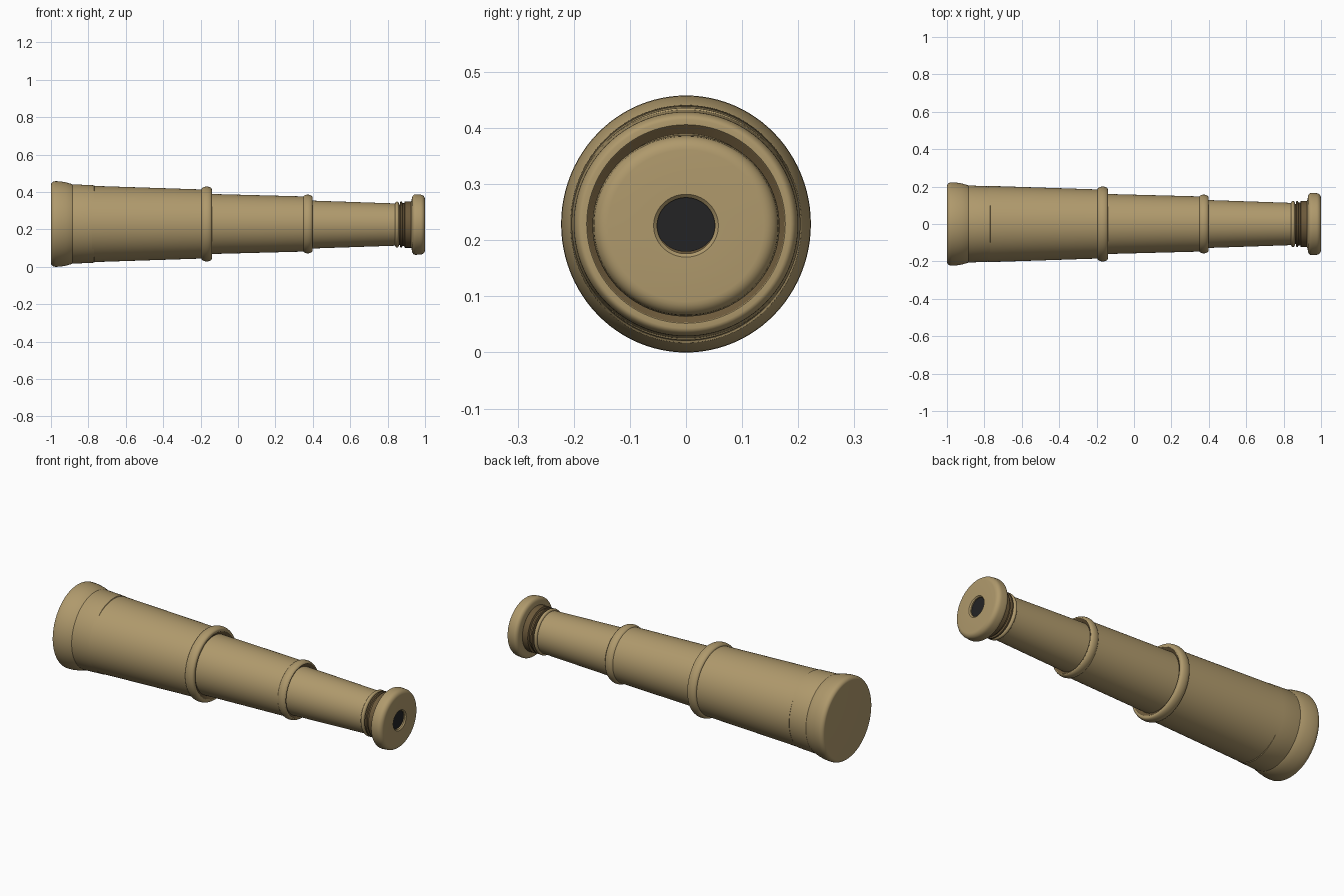
import bpy, bmesh, math

cube = bpy.data.objects.get("Cube")
if cube:
    bpy.data.objects.remove(cube)


def material(name, rgb):
    m = bpy.data.materials.new(name)
    m.use_nodes = True
    m.diffuse_color = (*rgb, 1)
    m.node_tree.nodes["Principled BSDF"].inputs["Base Color"].default_value = (*rgb, 1)
    return m


BRASS = material("tan brass", (0.43, 0.32, 0.15))
BROWN = material("dark brown", (0.15, 0.1, 0.043))
BLACK = material("lens black", (0.017, 0.017, 0.018))
AXIS_Z = 0.229


def lathe(name, profile, mat, wide=1.0, tall=1.0, z=AXIS_Z, segments=96):
    """Spin (x, radius) points around the long axis; profile runs from -x to +x."""
    bm = bmesh.new()
    verts = [bm.verts.new((x, 0, r)) for x, r in profile]
    edges = [bm.edges.new(pair) for pair in zip(verts, verts[1:])]
    bmesh.ops.spin(bm, geom=verts + edges, axis=(1, 0, 0), cent=(0, 0, 0),
                   angle=math.tau, steps=segments)
    bmesh.ops.remove_doubles(bm, verts=bm.verts, dist=0.00005)
    bmesh.ops.recalc_face_normals(bm, faces=bm.faces)
    for v in bm.verts:
        v.co.y *= wide
        v.co.z = v.co.z * tall + z
    mesh = bpy.data.meshes.new(name)
    bm.to_mesh(mesh)
    bm.free()
    mesh.materials.append(mat)
    obj = bpy.data.objects.new(name, mesh)
    bpy.context.collection.objects.link(obj)
    bpy.ops.object.select_all(action="DESELECT")
    obj.select_set(True)
    bpy.context.view_layer.objects.active = obj
    bpy.ops.object.shade_smooth_by_angle(angle=math.radians(35))
    return obj


def arc(x, r, rx, rr, start, end, steps=6):
    """Elliptical corner points, in degrees, for a profile."""
    angles = [math.radians(start + (end - start) * i / steps) for i in range(steps + 1)]
    return [(x + rx * math.cos(a), r + rr * math.sin(a)) for a in angles]


# Flared front cap with a flat closed end
lathe("front_cap",
      [(-1, 0)] + arc(-0.975, 0.209, 0.025, 0.02, 180, 90)
      + [(-0.95, 0.228), (-0.92, 0.223), (-0.89, 0.214), (-0.885, 0.211),
         (-0.88, 0.212), (-0.77, 0.207), (-0.765, 0.2), (-0.765, 0)],
      BRASS, wide=0.972)

# Three telescoping tubes
lathe("large_tube", [(-0.78, 0), (-0.78, 0.204), (-0.17, 0.184), (-0.17, 0)], BRASS)
lathe("middle_tube", [(-0.2, 0), (-0.2, 0.162), (0.37, 0.147), (0.37, 0)], BRASS)
lathe("small_tube", [(0.34, 0), (0.34, 0.13), (0.84, 0.113), (0.84, 0)],
      BRASS, z=0.226)


# Rounded collars with a recessed dark lip
def collar(name, x0, x1, radius, inner):
    half = (x1 - x0) / 2
    lathe(name, [(x0, inner)]
          + arc(x0 + half, radius - 0.014, half, 0.014, 180, 0, 12)
          + [(x1, inner + 0.016), (x1 - 0.02, inner)], BRASS)
    lathe(name + "_recess", [(x1 - 0.001, inner + 0.0155), (x1 - 0.018, inner - 0.01)],
          BROWN)


collar("large_collar", -0.195, -0.14, 0.2, 0.161)
collar("small_collar", 0.348, 0.398, 0.157, 0.131)

# Ribbed dark neck behind the eyepiece
lathe("neck_ring", [(0.84, 0)] + arc(0.85, 0.113, 0.01, 0.01, 180, 0) + [(0.86, 0)],
      BRASS, z=0.226)
lathe("neck", [(0.855, 0), (0.855, 0.108), (0.865, 0.108), (0.868, 0.122),
               (0.876, 0.122), (0.88, 0.114), (0.888, 0.114), (0.892, 0.124),
               (0.925, 0.124), (0.935, 0.115), (0.94, 0)], BROWN, z=0.226)

# Rounded eyepiece with a shallow bore and dark lens
lathe("eyepiece",
      [(0.925, 0.05), (0.925, 0.12)] + arc(0.95, 0.14, 0.02, 0.022, 180, 90)
      + arc(0.975, 0.135, 0.025, 0.025, 90, 0)
      + [(1, 0.056), (0.994, 0.05), (0.925, 0.05)],
      BRASS, wide=1.03, z=0.226)
lathe("eyepiece_lens", [(0.982, 0), (0.982, 0.052), (0.988, 0.052), (0.988, 0)],
      BLACK, wide=1.03, tall=0.95, z=0.229)
